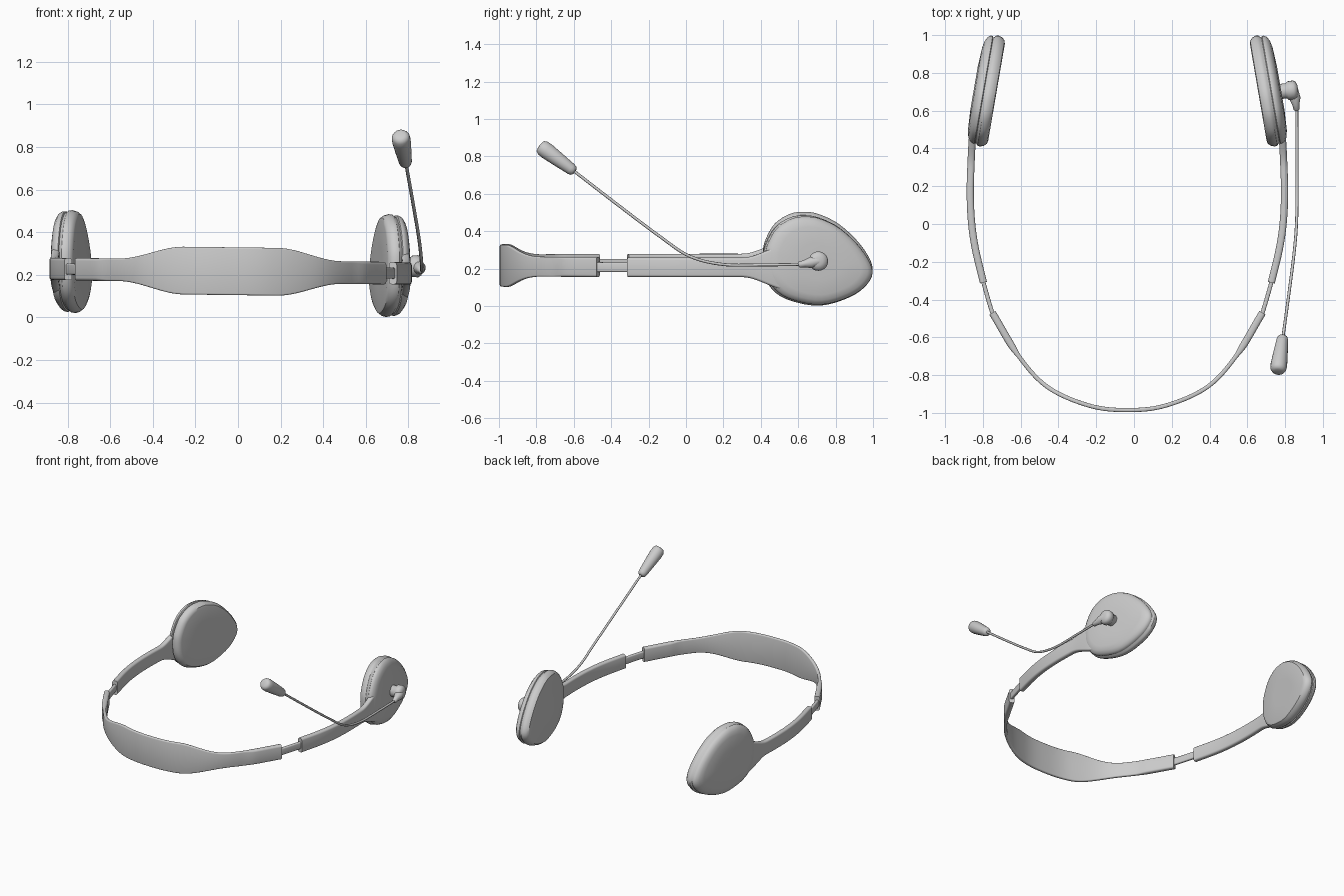
import bpy, bmesh, math
from mathutils import Vector

cube = bpy.data.objects.get("Cube")
if cube:
    bpy.data.objects.remove(cube)

grey = bpy.data.materials.new("light_grey")
grey.use_nodes = True
grey.diffuse_color = (0.6, 0.6, 0.6, 1)
grey.node_tree.nodes["Principled BSDF"].inputs["Base Color"].default_value = (0.6, 0.6, 0.6, 1)


def place(x, y, z):
    """Headset space to world: slightly off centre and leaning to one side."""
    return Vector((x - 0.035, y, 0.217 + z - 0.0125 * x))


def smooth(t):
    t = min(max(t, 0), 1)
    return t * t * (3 - 2 * t)


def spline(points, steps=8, closed=False):
    """Catmull-Rom curve through the points."""
    p = [Vector(q) for q in points]
    if closed:
        p = [p[-1]] + p + p[:2]
    else:
        p = [2 * p[0] - p[1]] + p + [2 * p[-1] - p[-2]]
    out = []
    for a, b, c, d in zip(p, p[1:], p[2:], p[3:]):
        for i in range(steps):
            t = i / steps
            out.append(0.5 * (2 * b + (c - a) * t + (2 * a - 5 * b + 4 * c - d) * t ** 2
                              + (3 * b - a - 3 * c + d) * t ** 3))
    return out if closed else out + [p[-2]]


def loft(name, rings, angle=35):
    """Skin a row of closed rings and cap both ends."""
    bm = bmesh.new()
    rows = [[bm.verts.new(v) for v in ring] for ring in rings]
    n = len(rows[0])
    for a, b in zip(rows, rows[1:]):
        for i in range(n):
            bm.faces.new((a[i], a[(i + 1) % n], b[(i + 1) % n], b[i]))
    bm.faces.new(rows[0][::-1])
    bm.faces.new(rows[-1])
    bmesh.ops.recalc_face_normals(bm, faces=bm.faces)
    mesh = bpy.data.meshes.new(name)
    bm.to_mesh(mesh)
    bm.free()
    mesh.materials.append(grey)
    obj = bpy.data.objects.new(name, mesh)
    bpy.context.collection.objects.link(obj)
    bpy.ops.object.select_all(action='DESELECT')
    obj.select_set(True)
    bpy.context.view_layer.objects.active = obj
    bpy.ops.object.shade_smooth_by_angle(angle=math.radians(angle))
    return obj


def strap(name, path, size):
    """Sweep a rounded rectangle along a flat path; size gives half thickness, half height."""
    rings = []
    for i, p in enumerate(path):
        tangent = (path[min(i + 1, len(path) - 1)] - path[max(i - 1, 0)]).normalized()
        t, h = size(p)
        r = t * 0.7
        ring = []
        for k, (sx, sz) in enumerate(((1, 1), (-1, 1), (-1, -1), (1, -1))):
            for j in range(4):
                a = math.pi / 2 * (k + j / 3)
                u = sx * (t - r) + r * math.cos(a)
                v = sz * (h - r) + r * math.sin(a)
                ring.append(place(p.x + tangent.y * u, p.y - tangent.x * u, v))
        rings.append(ring)
    return loft(name, rings)


def lathe(name, start, end, profile, sides=20):
    """Round part along an axis; profile holds (fraction along, radius)."""
    start, end = Vector(start), Vector(end)
    turn = (end - start).to_track_quat('Z', 'Y')
    rings = []
    for f, r in profile:
        centre = start.lerp(end, f)
        rings.append([centre + turn @ Vector((r * math.cos(math.tau * i / sides),
                                              r * math.sin(math.tau * i / sides), 0))
                      for i in range(sides)])
    return loft(name, rings, 50)


# Neck band: wide in the middle, narrow and thicker at the ends
half = [(0.2, -0.962), (0.42, -0.865), (0.575, -0.7), (0.715, -0.47)]
band_path = spline([(-x, y) for x, y in half[::-1]] + [(0, -0.985)] + half, 10)


def band_size(p):
    x = abs(p.x)
    return 0.011 + 0.008 * smooth((x - 0.57) / 0.05), 0.112 - 0.059 * smooth((x - 0.22) / 0.3)


strap("neck_band", band_path, band_size)

# Arms, sliders and ear cups, one set per side
arm_points = [(0.762, -0.31), (0.805, -0.13), (0.826, 0.02), (0.832, 0.18),
              (0.826, 0.36), (0.82, 0.46), (0.808, 0.6)]
slider_points = [(0.685, -0.53), (0.715, -0.47), (0.762, -0.31), (0.78, -0.24)]
cup_outline = [(0.41, 0.06), (0.425, 0.13), (0.475, 0.215), (0.555, 0.266), (0.63, 0.277),
               (0.71, 0.265), (0.82, 0.21), (0.93, 0.105), (0.995, -0.01), (0.97, -0.09),
               (0.877, -0.16), (0.716, -0.206), (0.555, -0.178), (0.464, -0.123), (0.418, -0.04)]
# (outline scale, depth outwards): cushion, groove, shell
cup_profile = [(0.4, -0.034), (0.87, -0.034), (0.93, -0.03), (0.975, -0.016), (1, 0.004),
               (0.99, 0.018), (0.96, 0.026), (0.95, 0.032), (0.975, 0.036), (0.975, 0.046),
               (0.945, 0.06), (0.87, 0.073), (0.75, 0.081), (0.4, 0.087)]


def arm_size(p):
    return (0.019 - 0.01 * smooth((p.y - 0.45) / 0.15),
            0.052 + 0.07 * smooth((p.y - 0.3) / 0.25))


for side, s in (("left", 1), ("right", -1)):
    def mirror(points):
        return [(s * x, y) for x, y in points]

    strap(side + "_arm", spline(mirror(arm_points)), arm_size)
    strap(side + "_slider", spline(mirror(slider_points)), lambda p: (0.011, 0.026))
    rings = []
    for scale, depth in cup_profile:
        ring = []
        for q in spline(cup_outline, 4, closed=True):
            y = 0.7 + (q.x - 0.7) * scale
            z = 0.03 + (q.y - 0.03) * scale
            x = 0.775 - (y - 0.42) * 0.172 + depth * 0.985
            ring.append(place(s * x, y + depth * 0.17, z))
        rings.append(ring)
    loft(side + "_ear_cup", rings)

# Microphone pivot: knob on the left cup with a tapered socket
lathe("microphone_pivot", (0.755, 0.7, 0.24), (0.868, 0.71, 0.24),
      [(0, 0.04), (0.45, 0.04), (0.55, 0.05), (0.8, 0.052), (0.93, 0.043), (1, 0.022)])
lathe("boom_socket", (0.845, 0.71, 0.24), (0.862, 0.6, 0.22),
      [(0, 0.024), (0.4, 0.03), (0.7, 0.019), (0.95, 0.016), (1, 0.009)])

# Boom
boom_path = spline([(0.862, 0.64, 0.223), (0.863, 0.42, 0.22), (0.863, 0.2, 0.222),
                    (0.861, 0.02, 0.266), (0.849, -0.14, 0.372), (0.82, -0.37, 0.545),
                    (0.787, -0.61, 0.73)])
curve = bpy.data.curves.new("microphone_boom", 'CURVE')
curve.dimensions = '3D'
curve.bevel_depth = 0.008
curve.bevel_resolution = 2
curve.use_fill_caps = True
line = curve.splines.new('POLY')
line.points.add(len(boom_path) - 1)
for point, co in zip(line.points, boom_path):
    point.co = (*co, 1)
line.use_smooth = True
curve.materials.append(grey)
bpy.context.collection.objects.link(bpy.data.objects.new("microphone_boom", curve))

# Microphone capsule, wider at the tip
lathe("microphone_capsule", (0.788, -0.595, 0.718), (0.762, -0.782, 0.857),
      [(0, 0.016), (0.03, 0.026), (0.1, 0.031), (0.5, 0.039), (0.8, 0.044),
       (0.92, 0.042), (0.98, 0.034), (1, 0.02)])
